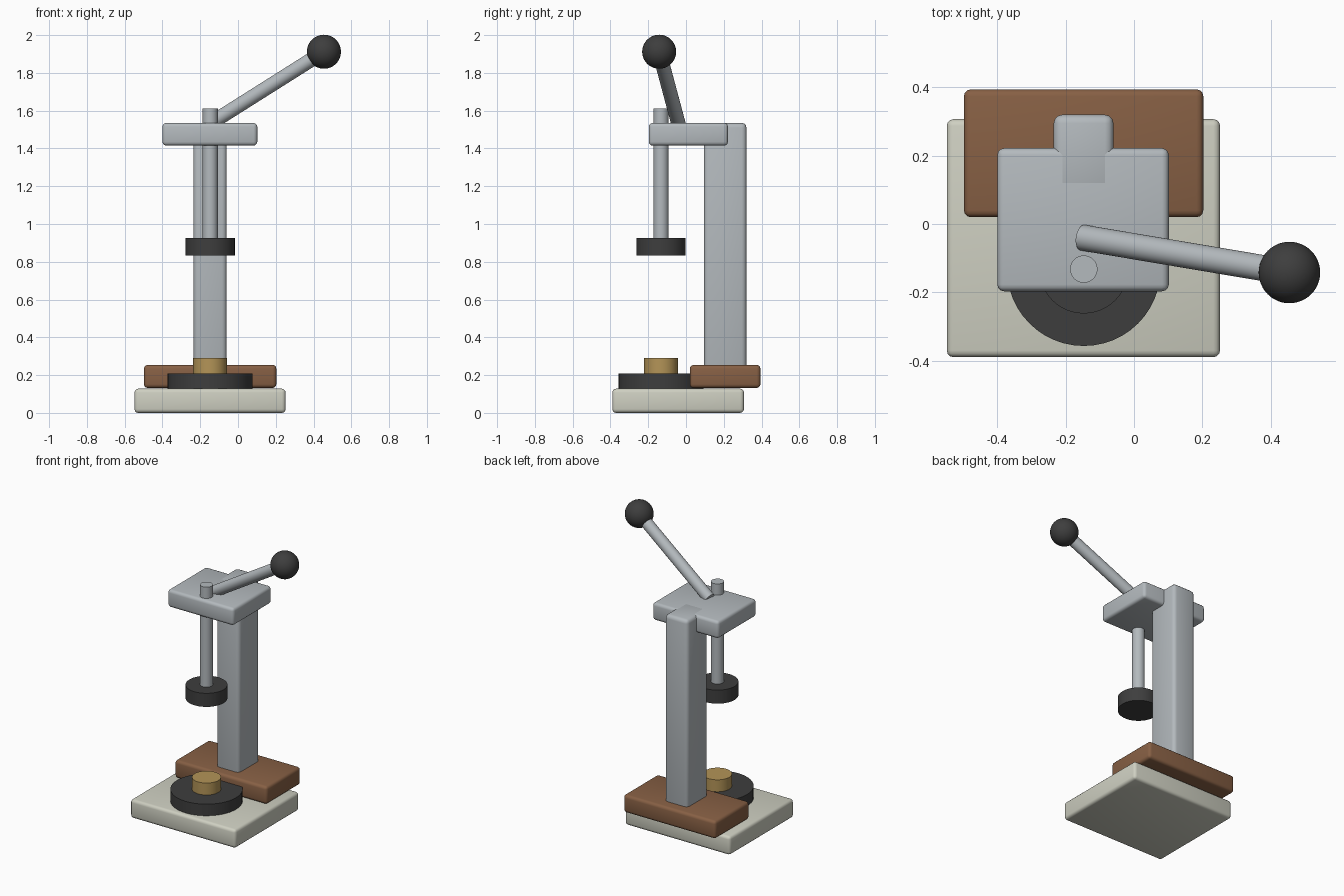
import bpy
from math import radians
from mathutils import Vector

cube = bpy.data.objects.get("Cube")
if cube:
    bpy.data.objects.remove(cube, do_unlink=True)


def material(name, rgb):
    linear = [(c / 255) ** 2.2 for c in rgb] + [1.0]
    m = bpy.data.materials.new(name)
    m.use_nodes = True
    m.diffuse_color = linear
    m.node_tree.nodes["Principled BSDF"].inputs["Base Color"].default_value = linear
    return m


cream = material("cream paint", (205, 206, 192))
wood = material("brown wood", (134, 96, 70))
steel = material("grey steel", (178, 184, 188))
rubber = material("dark rubber", (64, 64, 64))
brass = material("brass", (178, 147, 88))


def finish(name, mat):
    ob = bpy.context.object
    ob.name = name
    ob.data.materials.append(mat)
    bpy.ops.object.shade_smooth_by_angle(angle=radians(35))
    return ob


def block(name, mat, low, high, bevel=0.02):
    """Box with rounded edges between two corners."""
    low, high = Vector(low), Vector(high)
    bpy.ops.mesh.primitive_cube_add(size=1, location=(low + high) / 2)
    ob = bpy.context.object
    ob.scale = high - low
    bpy.ops.object.transform_apply(location=False, rotation=False, scale=True)
    mod = ob.modifiers.new("rounded edges", 'BEVEL')
    mod.width, mod.segments = bevel, 3
    bpy.ops.object.modifier_apply(modifier=mod.name)
    return finish(name, mat)


def rod(name, mat, start, end, radius):
    """Round bar between two points."""
    start, end = Vector(start), Vector(end)
    axis = end - start
    bpy.ops.mesh.primitive_cylinder_add(vertices=48, radius=radius, depth=axis.length,
                                        location=(start + end) / 2)
    bpy.context.object.rotation_euler = axis.to_track_quat('Z', 'Y').to_euler()
    return finish(name, mat)


def disc(name, mat, bottom, top, radius):
    """Upright round part on the pressing axis."""
    return rod(name, mat, (-0.147, -0.132, bottom), (-0.147, -0.132, top), radius)


# Base, stand and head
block("base_plate", cream, (-0.548, -0.39, 0), (0.252, 0.307, 0.128))
block("wooden_foot", wood, (-0.498, 0.02, 0.132), (0.203, 0.394, 0.254))
block("column", steel, (-0.235, 0.095, 0.15), (-0.06, 0.32, 1.535), 0.025)
block("head_block", steel, (-0.4, -0.197, 1.415), (0.102, 0.222, 1.535))

# Lower anvil and press ram
disc("anvil_disc", rubber, 0.128, 0.208, 0.225)
disc("anvil_button", brass, 0.2, 0.29, 0.09)
disc("ram", steel, 0.9, 1.612, 0.04)
disc("press_pad", rubber, 0.832, 0.925, 0.13)

# Lever with ball knob
knob_centre = (0.455, -0.142, 1.912)
rod("lever", steel, (-0.15, -0.04, 1.53), knob_centre, 0.038)
bpy.ops.mesh.primitive_uv_sphere_add(segments=48, ring_count=24, radius=0.09, location=knob_centre)
finish("lever_knob", rubber)
